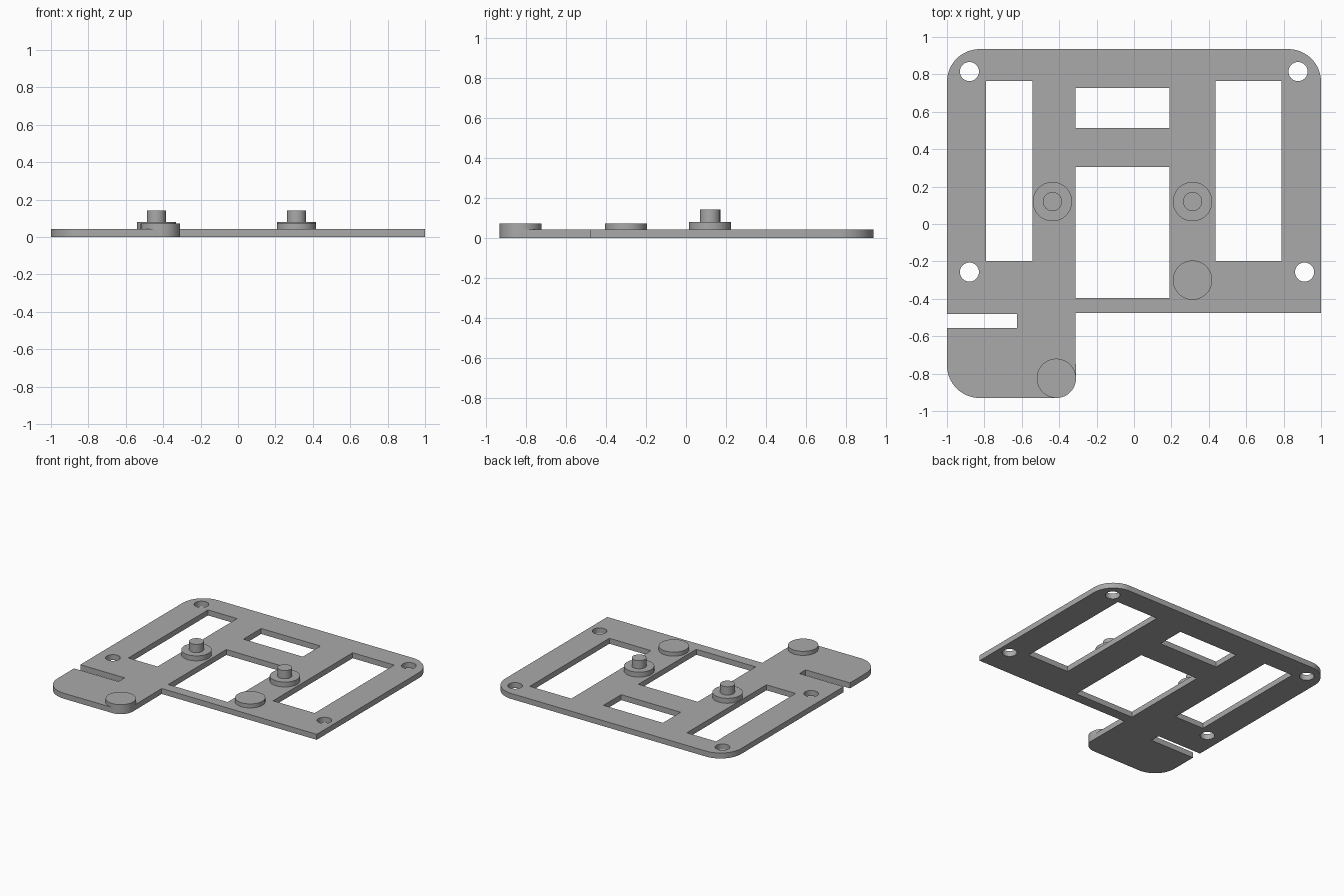
import bpy, bmesh
from math import cos, sin, pi, radians

cube = bpy.data.objects.get("Cube")
if cube:
    bpy.data.objects.remove(cube)

THICK = 0.042
PAD_TOP, BOSS_TOP, PIN_TOP = 0.073, 0.08, 0.143

grey = bpy.data.materials.new("plain grey")
grey.use_nodes = True
grey.diffuse_color = (0.4, 0.4, 0.4, 1)
grey.node_tree.nodes["Principled BSDF"].inputs["Base Color"].default_value = grey.diffuse_color


def arc(cx, cy, r, start, sweep, steps):
    angles = [radians(start + sweep * i / steps) for i in range(steps + 1)]
    return [(cx + r * cos(a), cy + r * sin(a)) for a in angles]


def circle(cx, cy, r, steps=48):
    return arc(cx, cy, r, 0, 360, steps)[:-1]


def rect(x0, x1, y0, y1):
    return [(x0, y0), (x1, y0), (x1, y1), (x0, y1)]


def finish(obj):
    obj.data.materials.clear()
    obj.data.materials.append(grey)
    bpy.ops.object.select_all(action='DESELECT')
    obj.select_set(True)
    bpy.context.view_layer.objects.active = obj
    bpy.ops.object.shade_smooth_by_angle(angle=radians(30))


def sheet(name, loops, thickness):
    """Filled outline with holes, extruded up from z = 0."""
    curve = bpy.data.curves.new(name + "_outline", 'CURVE')
    curve.dimensions = '2D'
    curve.fill_mode = 'BOTH'
    curve.extrude = thickness / 2
    for loop in loops:
        spline = curve.splines.new('POLY')
        spline.points.add(len(loop) - 1)
        for point, (x, y) in zip(spline.points, loop):
            point.co = (x, y, 0, 1)
        spline.use_cyclic_u = True
    helper = bpy.data.objects.new(name + "_helper", curve)
    bpy.context.collection.objects.link(helper)
    depsgraph = bpy.context.evaluated_depsgraph_get()
    mesh = bpy.data.meshes.new_from_object(helper.evaluated_get(depsgraph))
    bpy.data.objects.remove(helper)
    bm = bmesh.new()
    bm.from_mesh(mesh)
    bmesh.ops.remove_doubles(bm, verts=bm.verts, dist=0.0001)
    bmesh.ops.translate(bm, verts=bm.verts, vec=(0, 0, thickness / 2))
    bmesh.ops.recalc_face_normals(bm, faces=bm.faces)
    bm.to_mesh(mesh)
    bm.free()
    obj = bpy.data.objects.new(name, mesh)
    bpy.context.collection.objects.link(obj)
    finish(obj)


def disc(name, x, y, r, bottom, top):
    bpy.ops.mesh.primitive_cylinder_add(vertices=64, radius=r, depth=top - bottom,
                                        location=(x, y, (bottom + top) / 2))
    obj = bpy.context.object
    obj.name = name
    finish(obj)


# Plate outline: rounded corners, side slot and front tab
R, BACK, FRONT = 0.175, 0.935, -0.93
TAB = (-0.415, -0.825)
outline = (
    arc(1 - R, BACK - R, R, 0, 90, 16)
    + arc(-1 + R, BACK - R, R, 90, 90, 16)
    + [(-1, -0.48), (-0.625, -0.48), (-0.625, -0.555), (-1, -0.555)]
    + arc(-1 + R, FRONT + R, R, 180, 90, 16)
    + arc(*TAB, 0.104, 270, 90, 16)
    + [(-0.313, -0.476), (1, -0.476)]
)

# Windows and screw holes
windows = [
    rect(-0.79, -0.543, -0.198, 0.765),
    rect(0.436, 0.788, -0.198, 0.765),
    rect(-0.313, 0.19, 0.513, 0.727),
    rect(-0.313, 0.19, -0.396, 0.305),
]
holes = [circle(x, y, 0.051) for x, y in
         [(-0.88, 0.815), (0.877, 0.815), (-0.88, -0.257), (0.912, -0.257)]]
sheet("base_plate", [outline] + windows + holes, THICK)

# Stepped locating posts
for side, x in (("right", -0.436), ("left", 0.313)):
    disc(side + "_post_boss", x, 0.12, 0.105, THICK - 0.01, BOSS_TOP)
    disc(side + "_post_pin", x, 0.12, 0.051, BOSS_TOP - 0.01, PIN_TOP)

# Flat support pads
disc("left_support_pad", 0.313, -0.3, 0.105, THICK - 0.01, PAD_TOP)
disc("tab_support_pad", *TAB, 0.105, 0.001, PAD_TOP)
